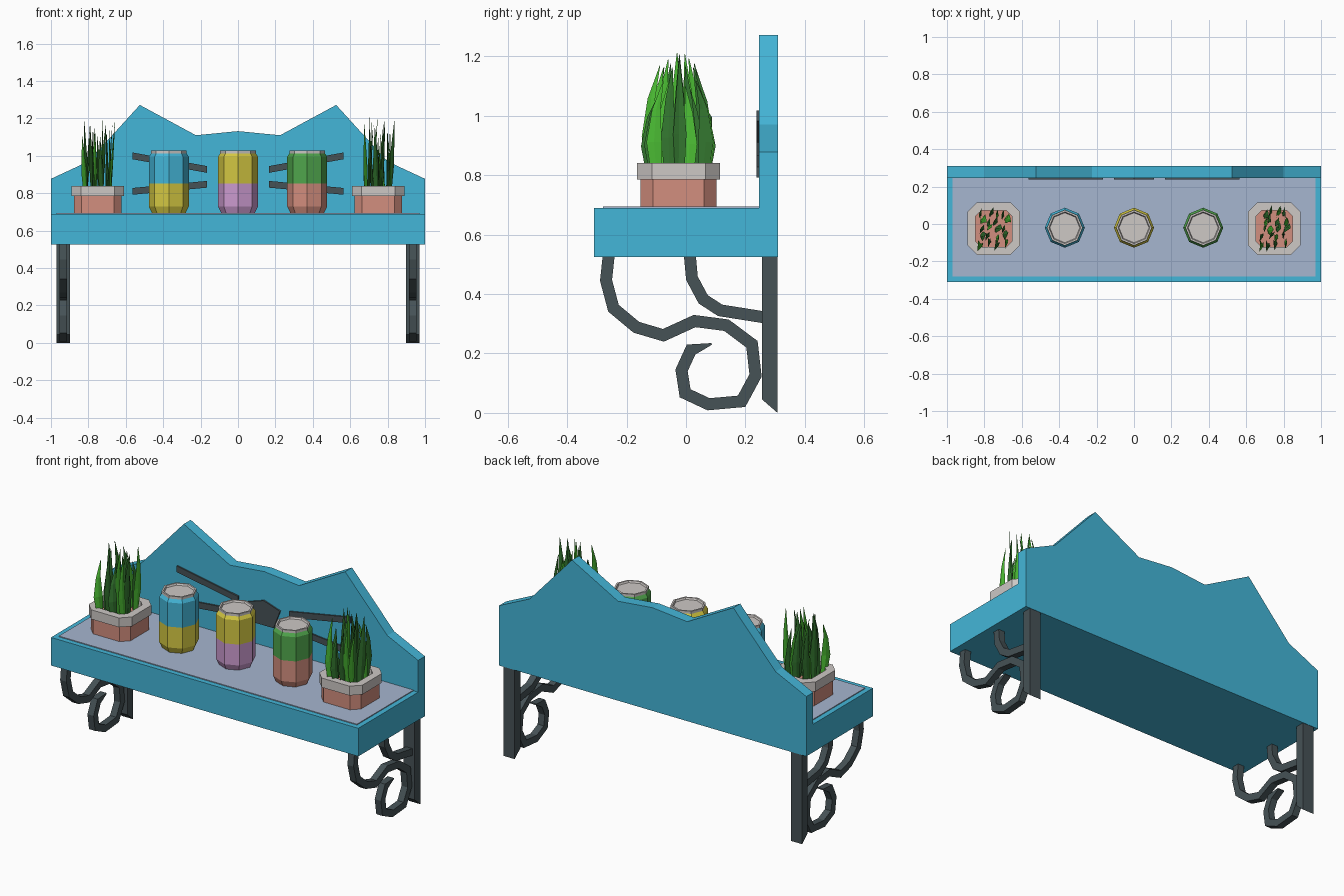
import bpy, bmesh, math, random
from mathutils import Vector

if "Cube" in bpy.data.objects:
    bpy.data.objects.remove(bpy.data.objects["Cube"])
random.seed(4)

def mat(name, r, g, b):
    m = bpy.data.materials.new(name)
    lin = [(c / 255 / 12.92) if c < 11 else ((c / 255 + 0.055) / 1.055) ** 2.4 for c in (r, g, b)]
    m.diffuse_color = (*lin, 1)
    m.use_nodes = True
    m.node_tree.nodes["Principled BSDF"].inputs["Base Color"].default_value = m.diffuse_color
    return m

BLUE = mat("sky_blue", 68, 182, 216)
GREY = mat("pale_blue_grey", 166, 182, 208)
IRON = mat("dark_iron", 70, 82, 86)
SILVER = mat("silver", 205, 200, 197)
SALMON = mat("salmon", 210, 142, 126)
YELLOW = mat("yellow", 212, 200, 66)
PURPLE = mat("lilac", 204, 155, 208)
GREEN = mat("can_green", 80, 166, 76)
LEAF = mat("bright_leaf", 76, 190, 52)
DARK = mat("dark_leaf", 52, 120, 48)

def make(name, bm, *mats):
    bmesh.ops.recalc_face_normals(bm, faces=bm.faces)
    me = bpy.data.meshes.new(name)
    bm.to_mesh(me)
    bm.free()
    for m in mats:
        me.materials.append(m)
    ob = bpy.data.objects.new(name, me)
    bpy.context.collection.objects.link(ob)
    return ob

def loft(bm, rings, mids=None, caps=True):
    """Skin a list of vertex rings; mids gives the material of each band."""
    vs = [[bm.verts.new(p) for p in r] for r in rings]
    n = len(vs[0])
    for k in range(len(vs) - 1):
        for i in range(n):
            j = (i + 1) % n
            f = bm.faces.new((vs[k][i], vs[k][j], vs[k + 1][j], vs[k + 1][i]))
            f.material_index = mids[k] if mids else 0
    if caps:
        bm.faces.new(vs[0]).material_index = mids[0] if mids else 0
        bm.faces.new(vs[-1]).material_index = mids[-1] if mids else 0

def box(name, m, x0, x1, y0, y1, z0, z1):
    bm = bmesh.new()
    loft(bm, [[(x0, y0, z), (x1, y0, z), (x1, y1, z), (x0, y1, z)] for z in (z0, z1)])
    return make(name, bm, m)

def plate_xz(name, m, pts, y0, y1):
    bm = bmesh.new()
    loft(bm, [[(x, y, z) for x, z in pts] for y in (y0, y1)])
    return make(name, bm, m)

def plate_yz(name, m, pts, x0, x1):
    bm = bmesh.new()
    loft(bm, [[(x, y, z) for y, z in pts] for x in (x0, x1)])
    return make(name, bm, m)

def ribbon(name, m, path, xc, half_x, half_t, taper=False):
    """Flat bar of rectangular section following a path in the y-z plane."""
    p = [Vector(q) for q in path]
    bm, rings = bmesh.new(), []
    for i, q in enumerate(p):
        a = (q - p[i - 1]).normalized() if i else (p[1] - q).normalized()
        b = (p[i + 1] - q).normalized() if i < len(p) - 1 else a
        t = (a + b).normalized()
        w = half_t / max(t.dot(a), 0.5)
        if taper and i == len(p) - 1:
            w = 0.003
        n = Vector((-t.y, t.x)) * w
        rings.append([(xc + sx * half_x, q.x + s * n.x, q.y + s * n.y)
                      for sx, s in ((-1, -1), (1, -1), (1, 1), (-1, 1))])
    loft(bm, rings)
    return make(name, bm, m)

# shelf, lining and wavy back board
box("shelf", BLUE, -1, 1, -0.31, 0.31, 0.525, 0.69)
box("shelf_lining", GREY, -0.97, 0.97, -0.28, 0.246, 0.688, 0.695)
half = [(1, 0.877), (0.8, 0.97), (0.525, 1.272), (0.225, 1.11)]
plate_xz("back_board", BLUE, [(-1, 0.525), (1, 0.525)] + half + [(0, 1.132)]
         + [(-x, z) for x, z in reversed(half)], 0.246, 0.31)

# iron ornaments on the back board
plate_xz("centre_ornament", IRON,
         [(0, 0.965), (0.107, 0.93), (0.065, 0.82), (-0.065, 0.82), (-0.107, 0.93)], 0.237, 0.247)
for s in (-1, 1):
    for n, (zo, zi) in {"upper": (1.0, 0.927), "lower": (0.81, 0.848)}.items():
        plate_xz(n + "_ornament_bar", IRON,
                 [(s * 0.565, zo - .018), (s * 0.165, zi - .018), (s * 0.165, zi + .018), (s * 0.565, zo + .018)],
                 0.237, 0.247)

# scrolled brackets
scroll = [(-.26, .53), (-.269, .446), (-.244, .352), (-.167, .288), (-.076, .261),
          (.029, .309), (.136, .295), (.222, .231), (.234, .126), (.187, .039),
          (.076, .029), (-.003, .066), (-.015, .143), (.017, .213), (.086, .232)]
brace = [(.013, .53), (.02, .453), (.058, .382), (.115, .345), (.26, .322)]
for s in (-1, 1):
    x = s * 0.935
    plate_yz("bracket_post", IRON, [(.256, .045), (.308, 0), (.308, .53), (.256, .53)], x - .036, x + .036)
    ribbon("bracket_scroll", IRON, scroll, x, .02, .02, True)
    ribbon("bracket_brace", IRON, brace, x, .02, .02)

# eight-sided two-tone cans
def can(x, upper, lower):
    prof = [(.09, .694), (.107, .73), (.107, .853), (.107, .995), (.095, 1.013),
            (.095, 1.028), (.085, 1.028), (.08, 1.018)]
    bm = bmesh.new()
    loft(bm, [[(x + r * math.cos(i * math.pi / 4), -0.02 + r * math.sin(i * math.pi / 4), z)
               for i in range(8)] for r, z in prof], [0, 0, 1, 1, 2, 2, 2])
    make("can", bm, lower, upper, SILVER)

can(-0.37, BLUE, YELLOW)
can(0, YELLOW, PURPLE)
can(0.37, GREEN, SALMON)

# chamfered square pots with leaves
def octo(x, y, h, c, z):
    return [(x + a, y + b, z) for a, b in ((h - c, -h), (h, c - h), (h, h - c), (h - c, h),
                                           (c - h, h), (-h, h - c), (-h, c - h), (c - h, -h))]

def pot(x, y=-0.025):
    bm = bmesh.new()
    prof = [(.128, .042, .694), (.128, .042, .785), (.14, .05, .785), (.14, .05, .84),
            (.097, .03, .84), (.097, .03, .805)]
    loft(bm, [octo(x, y, *p) for p in prof], [0, 1, 1, 1, 1])
    bm.faces.ensure_lookup_table()
    bm.faces[-1].material_index = 0
    make("pot", bm, SALMON, SILVER)

def leaves(x, y=-0.025):
    bm = bmesh.new()
    for k in range(20):
        # position in a loose grid, widest side facing sideways
        bx = (k % 4 - 1.5) * 0.04 + random.uniform(-.012, .012)
        by = (k // 4 - 2) * 0.04 + random.uniform(-.012, .012)
        h = random.uniform(.25, .36) + 0.06 * (1 - abs(by) / 0.09) - .04
        ang = math.radians(random.uniform(50, 85))
        d = Vector((math.cos(ang), math.sin(ang), 0))
        n = Vector((-d.y, d.x, 0))
        lean = random.uniform(-.02, .03)
        rings = []
        for t, w, out in ((0, .018, 0), (.35, .026, .12), (.7, .014, .02), (1, .001, -.3)):
            c = Vector((x + bx + lean * t, y + by * (1 + out), .80 + (h + .05) * t))
            th = .007 * (1 - t) + .0005
            rings.append([c + d * w, c + n * th, c - d * w, c - n * th])
        loft(bm, rings, [0 if k % 3 == 0 else 1] * 3)
    make("leaves", bm, LEAF, DARK)

for px in (-0.75, 0.75):
    pot(px)
    leaves(px)
